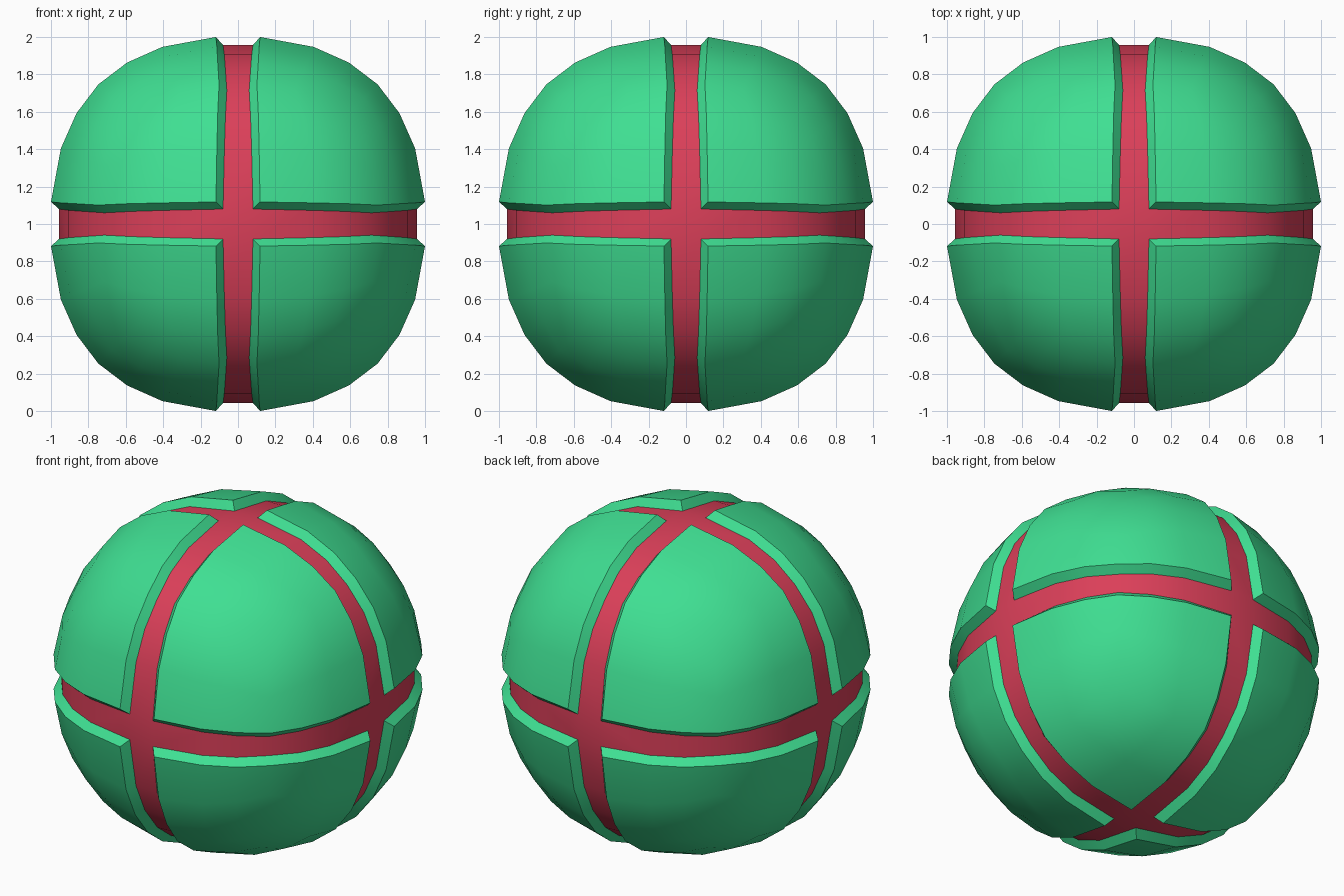
import bpy
import bmesh
import math
from mathutils import Vector

if "Cube" in bpy.data.objects:
    bpy.data.objects.remove(bpy.data.objects["Cube"])

GRID = [-1, -0.687, -0.427, None, None, 0.427, 0.687, 1]   # None = groove line
GROOVE = (3, 4)
FACES = [(Vector(a), Vector(b)) for a, b in (
    ((1, 0, 0), (0, 1, 0)), ((0, 1, 0), (0, 0, 1)), ((0, 0, 1), (1, 0, 0)),
    ((0, 1, 0), (1, 0, 0)), ((0, 0, 1), (0, 1, 0)), ((1, 0, 0), (0, 0, 1)))]


def material(name, rgb):
    mat = bpy.data.materials.new(name)
    mat.use_nodes = True
    mat.diffuse_color = (*rgb, 1)
    mat.node_tree.nodes["Principled BSDF"].inputs["Base Color"].default_value = (*rgb, 1)
    return mat


def line(i, other, raised):
    """Grid coordinate of line i; groove lines taper along their length."""
    if i not in GROOVE:
        return GRID[i]
    wide, taper = (0.12, 0.024) if raised else (0.0855, 0.0265)
    v = abs(GRID[other] or wide)
    k = (wide - taper * v) * math.hypot(1, v)
    return -k if i == GROOVE[0] else k


def point(a, b, i, j, raised):
    """Point on the ball, slightly flattened toward the six axes."""
    d = (a.cross(b) + a * line(i, j, raised) + b * line(j, i, raised)).normalized()
    t = max(0, max(map(abs, d)) - 0.6) / 0.4
    radius = 1.0615 - 0.053 * t ** 3 - (0 if raised else 0.048)
    return d * radius + Vector((0, 0, 1))


def build(name, mat, panels):
    bm = bmesh.new()

    def quad(points):
        bm.faces.new([bm.verts.new(p) for p in points])

    for a, b in FACES:
        for i in range(7):
            for j in range(7):
                in_band = 3 in (i, j)
                if in_band == panels:
                    continue
                ring = [(i, j), (i + 1, j), (i + 1, j + 1), (i, j + 1)]
                quad([point(a, b, *c, panels) for c in ring])
                if not panels:
                    continue
                # Sloping groove walls along the panel border
                for p, q in zip(ring, ring[1:] + ring[:1]):
                    if any(p[n] == q[n] and p[n] in GROOVE for n in (0, 1)):
                        quad([point(a, b, *q, True), point(a, b, *p, True),
                              point(a, b, *p, False), point(a, b, *q, False)])
    bmesh.ops.remove_doubles(bm, verts=bm.verts, dist=0.0005)
    bmesh.ops.recalc_face_normals(bm, faces=bm.faces)
    # Make every face point away from the centre
    centre = Vector((0, 0, 1))
    bm.normal_update()
    flipped = [f for f in bm.faces if f.normal.dot(f.calc_center_median() - centre) < 0]
    bmesh.ops.reverse_faces(bm, faces=flipped)
    mesh = bpy.data.meshes.new(name)
    bm.to_mesh(mesh)
    bm.free()
    mesh.materials.append(mat)
    obj = bpy.data.objects.new(name, mesh)
    bpy.context.collection.objects.link(obj)
    bpy.ops.object.select_all(action="DESELECT")
    obj.select_set(True)
    bpy.context.view_layer.objects.active = obj
    bpy.ops.object.shade_smooth_by_angle(angle=math.radians(27))


# Eight raised panels and the three crossing bands between them
build("ball_panels", material("green", (0.05, 0.74, 0.29)), True)
build("groove_bands", material("red", (0.71, 0.05, 0.10)), False)
